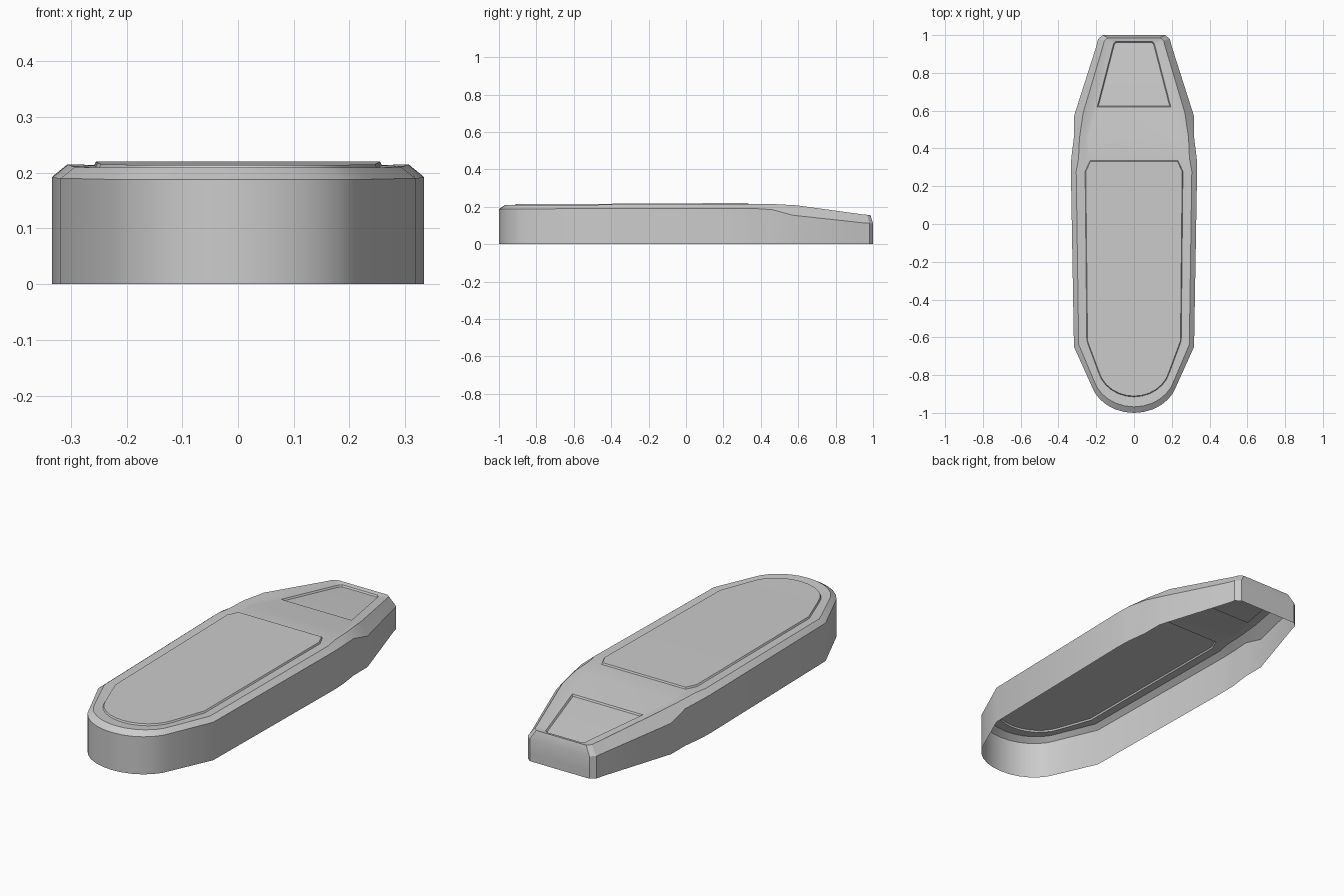
import bpy, bmesh, math
from mathutils import Vector

if "Cube" in bpy.data.objects:
    bpy.data.objects.remove(bpy.data.objects["Cube"])

# Right-hand columns, front to back:
# outer x, y, wall-top z | inner x, y, z | rim z
cols = []
for k in range(7):                                   # rounded nose
    t = math.radians(12.5 * k)
    s, c = math.sin(t), math.cos(t)
    cols.append((0.235 * s, -0.80 - 0.20 * c, 0.188,
                 0.20 * s, -0.74 - 0.18 * c, 0.206, 0.209))
FRONT_PANEL = (0, 9)
BACK_PANEL = (11, 14)
cols += [
    (0.318, -0.65, 0.190, 0.255, -0.62, 0.207, 0.210),
    (0.334, 0.28, 0.192, 0.264, 0.28, 0.212, 0.215),
    (0.332, 0.35, 0.192, 0.236, 0.34, 0.212, 0.215),
    (0.318, 0.46, 0.185, 0.245, 0.45, 0.205, 0.215),
    (0.318, 0.57, 0.155, 0.195, 0.62, 0.183, 0.208),
    (0.200, 0.94, 0.115, 0.112, 0.94, 0.152, 0.160),
    (0.190, 0.98, 0.112, 0.108, 0.955, 0.150, 0.157),
    (0.165, 1.00, 0.112, 0.098, 0.965, 0.150, 0.155),
]


def levels(c):
    """Points of one column from the floor up to the panel edge."""
    o, i = Vector(c[0:2]), Vector(c[3:5])
    rim, lip = o.lerp(i, 0.4), o.lerp(i, 0.85)
    return [(*o, 0), (*o, 0.04), (*o, c[2]), (*rim, c[6]),
            (*lip, c[5] + 0.001), (*i, c[5])]


bm = bmesh.new()
grid = [levels(c) for c in cols]
rings = []
for lv in range(6):
    right = [bm.verts.new(col[lv]) for col in grid]
    left = [right[0]] + [bm.verts.new((-x, y, z)) for x, y, z in (col[lv] for col in grid[1:])]
    rings.append((right, left))

# Open-bottomed walls, bevelled shoulder and rim
for (ra, la), (rb, lb) in zip(rings, rings[1:]):
    a = ra + la[:0:-1]
    b = rb + lb[:0:-1]
    for i in range(len(a)):
        j = (i + 1) % len(a)
        bm.faces.new((a[i], a[j], b[j], b[i]))

# Deck, ruled across from side to side
right, left = rings[-1]
deck = [bm.faces.new((right[0], right[1], left[1]))]
for i in range(1, len(cols) - 1):
    deck.append(bm.faces.new((right[i], right[i + 1], left[i + 1], left[i])))

# Grooved front panel and recessed rear panel
for (start, stop), back_up in ((FRONT_PANEL, 0.008), (BACK_PANEL, 0.0)):
    faces = deck[start:stop]
    bmesh.ops.inset_region(bm, faces=faces, thickness=0.005, depth=-0.008, use_even_offset=True)
    if back_up:
        bmesh.ops.inset_region(bm, faces=faces, thickness=0.005, depth=0, use_even_offset=True)
        bmesh.ops.inset_region(bm, faces=faces, thickness=0.004, depth=back_up, use_even_offset=True)

me = bpy.data.meshes.new("casing_shell")
bm.to_mesh(me)
bm.free()
shell = bpy.data.objects.new("casing_shell", me)
bpy.context.collection.objects.link(shell)
bpy.context.view_layer.objects.active = shell
shell.select_set(True)
bpy.ops.object.shade_smooth_by_angle(angle=math.radians(25))
